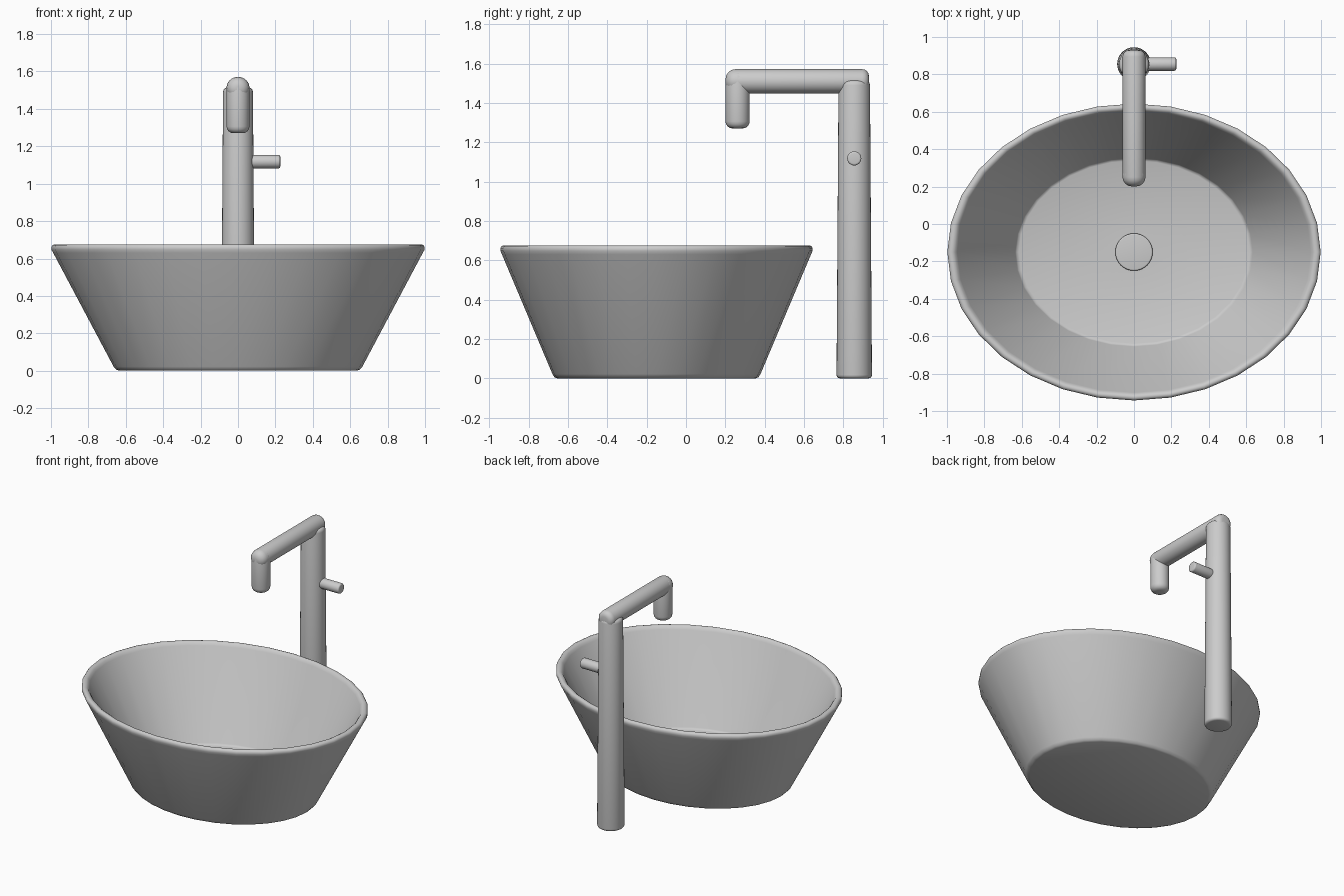
import bpy, bmesh, math
from mathutils import Matrix, Vector

if "Cube" in bpy.data.objects:
    bpy.data.objects.remove(bpy.data.objects["Cube"])

ceramic = bpy.data.materials.new("plain light grey")
ceramic.diffuse_color = (0.6, 0.6, 0.6, 1)
ceramic.use_nodes = True
ceramic.node_tree.nodes["Principled BSDF"].inputs["Base Color"].default_value = ceramic.diffuse_color


def lathe(name, profile, origin, direction=(0, 0, 1), sides=32, squash=1.0):
    """Spin (radius, height) points, closing both ends; squash makes an ellipse."""
    bm = bmesh.new()
    rings = []
    for r, h in profile:
        rings.append([bm.verts.new((r * math.cos(2 * math.pi * i / sides),
                                    squash * r * math.sin(2 * math.pi * i / sides), h))
                      for i in range(sides)])
    for a, b in zip(rings, rings[1:]):
        for i in range(sides):
            j = (i + 1) % sides
            bm.faces.new((a[i], a[j], b[j], b[i]))
    bm.faces.new(rings[0][::-1])
    bm.faces.new(rings[-1])
    rot = Vector((0, 0, 1)).rotation_difference(Vector(direction)).to_matrix().to_4x4()
    bm.transform(Matrix.Translation(origin) @ rot)
    bmesh.ops.recalc_face_normals(bm, faces=bm.faces)
    me = bpy.data.meshes.new(name)
    bm.to_mesh(me)
    bm.free()
    me.materials.append(ceramic)
    ob = bpy.data.objects.new(name, me)
    bpy.context.collection.objects.link(ob)
    bpy.ops.object.select_all(action='DESELECT')
    ob.select_set(True)
    bpy.context.view_layer.objects.active = ob
    bpy.ops.object.shade_smooth_by_angle(angle=math.radians(40))
    return ob


def rod(name, start, direction, length, r0, r1, bevel0, bevel1, sides=32):
    """Tapered cylinder with rounded ends."""
    arc = [math.radians(a) for a in (0, 22.5, 45, 67.5, 90)]
    prof = [(r0 - bevel0 + bevel0 * math.sin(a), bevel0 - bevel0 * math.cos(a)) for a in arc]
    prof += [(r1 - bevel1 + bevel1 * math.cos(a), length - bevel1 + bevel1 * math.sin(a)) for a in arc]
    return lathe(name, prof, start, direction, sides)


# oval basin: outer wall, rounded rim, inner wall, floor
lathe("basin", [
    (0.635, 0.0), (0.652, 0.006), (0.665, 0.022),
    (0.988, 0.63), (0.998, 0.648), (0.998, 0.662), (0.991, 0.672), (0.98, 0.676),
    (0.968, 0.675), (0.956, 0.668), (0.945, 0.652),
    (0.635, 0.075), (0.628, 0.066), (0.615, 0.062), (0.1, 0.06)],
    (0, -0.15, 0), squash=0.795)

# drain cover
rod("drain_cover", (0, -0.15, 0.05), (0, 0, 1), 0.03, 0.1, 0.1, 0.004, 0.008)

# tap
rod("tap_column", (0, 0.855, 0), (0, 0, 1), 1.515, 0.09, 0.08, 0.018, 0.025)
rod("tap_spout", (0, 0.93, 1.51), (0, -1, 0), 0.729, 0.0615, 0.0615, 0.035, 0.05)
rod("tap_outlet", (0, 0.262, 1.27), (0, 0, 1), 0.295, 0.0615, 0.0615, 0.036, 0.05)
rod("tap_handle", (0.05, 0.855, 1.118), (1, 0, 0), 0.176, 0.036, 0.036, 0.005, 0.01, 24)
